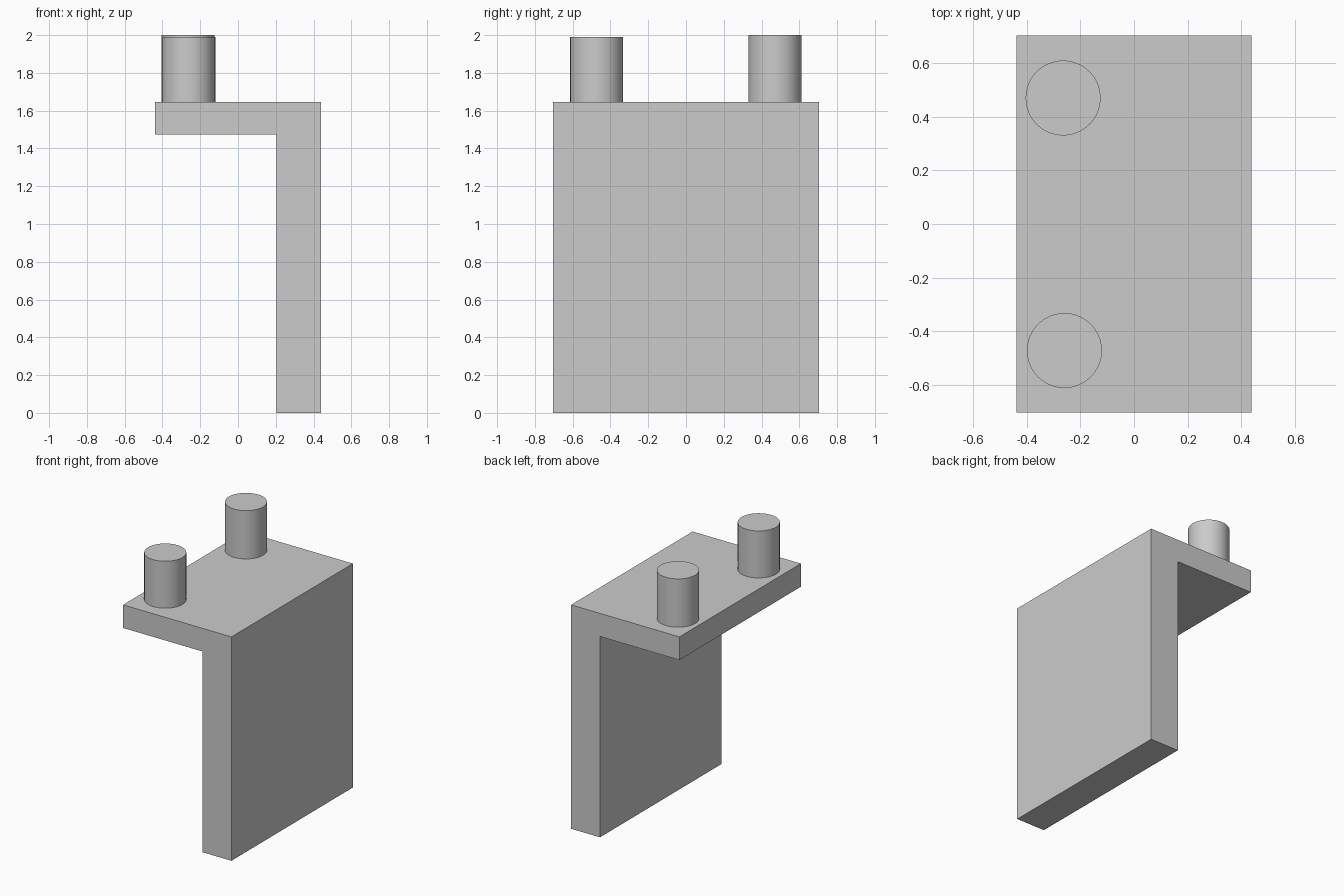
import bpy, bmesh, math

default_cube = bpy.data.objects.get("Cube")
if default_cube:
    bpy.data.objects.remove(default_cube, do_unlink=True)

grey = bpy.data.materials.new("plain grey")
grey.use_nodes = True
grey.diffuse_color = (0.6, 0.6, 0.6, 1)
grey.node_tree.nodes["Principled BSDF"].inputs["Base Color"].default_value = (0.6, 0.6, 0.6, 1)

HALF_X, HALF_Y = 0.44, 0.705
TOP, UNDERSIDE, WALL_X = 1.645, 1.475, 0.205


def make_bracket():
    """L-shaped profile in x and z, extruded along y."""
    profile = [(WALL_X, 0), (HALF_X, 0), (HALF_X, TOP),
               (-HALF_X, TOP), (-HALF_X, UNDERSIDE), (WALL_X, UNDERSIDE)]
    bm = bmesh.new()
    face = bm.faces.new([bm.verts.new((x, -HALF_Y, z)) for x, z in profile])
    result = bmesh.ops.extrude_face_region(bm, geom=[face])
    verts = [v for v in result["geom"] if isinstance(v, bmesh.types.BMVert)]
    bmesh.ops.translate(bm, verts=verts, vec=(0, 2 * HALF_Y, 0))
    bmesh.ops.recalc_face_normals(bm, faces=bm.faces)
    mesh = bpy.data.meshes.new("bracket")
    bm.to_mesh(mesh)
    bm.free()
    mesh.materials.append(grey)
    bpy.context.collection.objects.link(bpy.data.objects.new("bracket", mesh))


def make_peg(name, x, y, top):
    """Round peg standing on the shelf."""
    bpy.ops.mesh.primitive_cylinder_add(
        vertices=64, radius=0.14, depth=top - TOP, location=(x, y, (top + TOP) / 2))
    peg = bpy.context.object
    peg.name = name
    peg.data.materials.append(grey)
    bpy.ops.object.shade_smooth_by_angle(angle=math.radians(30))


make_bracket()
make_peg("front_peg", -0.26, -0.473, 1.99)
make_peg("back_peg", -0.265, 0.471, 2.0)
